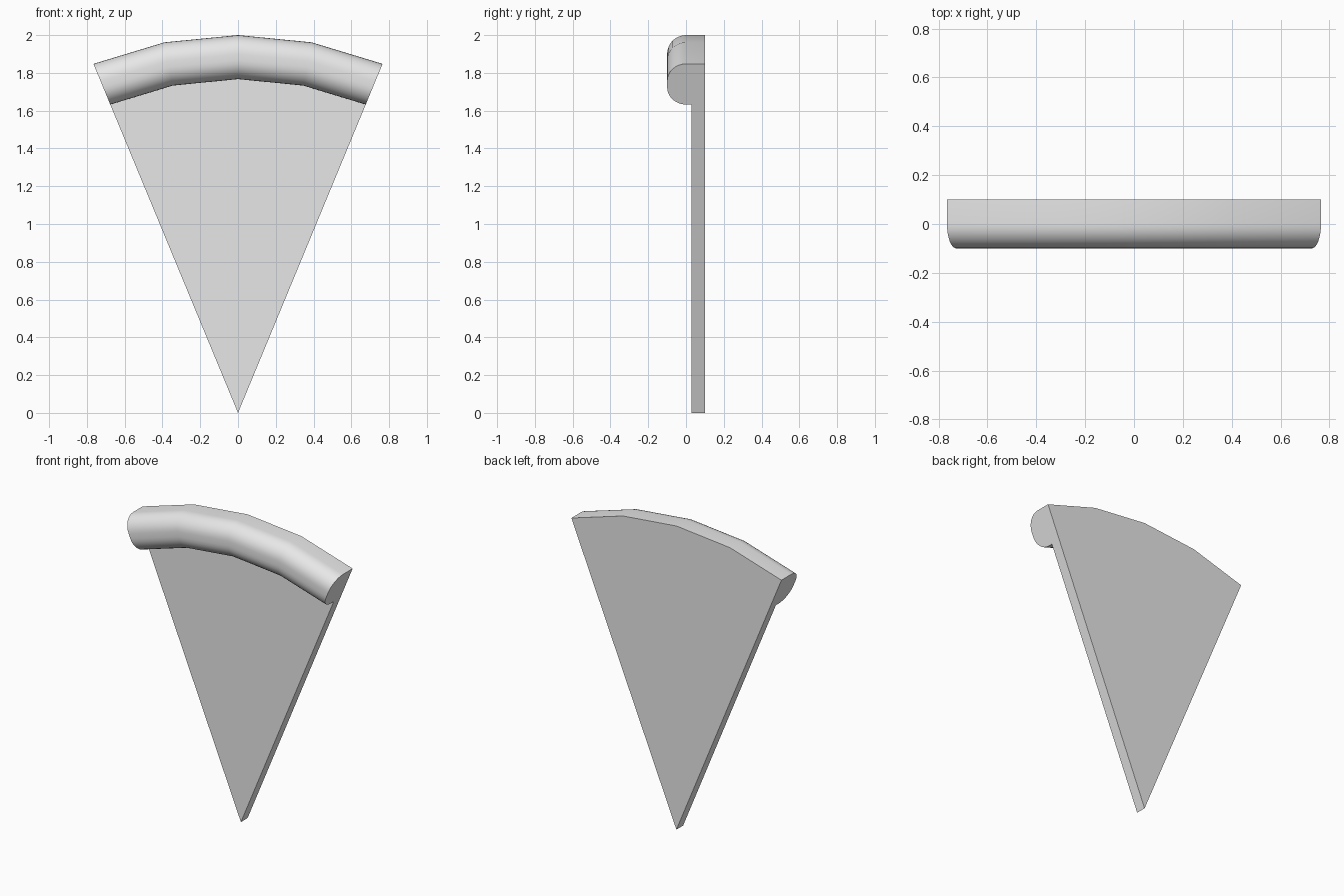
import bpy
import bmesh
from math import sin, cos, pi, radians

if "Cube" in bpy.data.objects:
    bpy.data.objects.remove(bpy.data.objects["Cube"], do_unlink=True)

OUTER, INNER = 2.0, 1.767      # rim radii, measured from the tip
BACK, SLAB_FRONT = 0.1, 0.03   # slab depth
ROUND, STEPS = 0.1, 8          # rounding of the rim
HALF_ANGLE, SEGMENTS = radians(22.5), 4

grey = bpy.data.materials.new("light_grey")
grey.use_nodes = True
colour = (0.8, 0.8, 0.8, 1)
grey.diffuse_color = colour
grey.node_tree.nodes["Principled BSDF"].inputs["Base Color"].default_value = colour


def corner(radius, start):
    """Quarter round of the rim as (radius, depth) points."""
    angles = [start + pi / 2 * i / STEPS for i in range(STEPS + 1)]
    return [(radius + ROUND * cos(a), -ROUND * sin(a)) for a in angles]


# Cross-section from the tip along the back, round the rim and back to the tip
profile = [(0, BACK), (OUTER, BACK)]
profile += corner(OUTER - ROUND, 0) + corner(INNER + ROUND, pi / 2)
profile += [(INNER, SLAB_FRONT), (0, SLAB_FRONT)]

# Sweep the cross-section about the tip
bm = bmesh.new()
rings = []
for s in range(SEGMENTS + 1):
    a = HALF_ANGLE * (2 * s / SEGMENTS - 1)
    rings.append([bm.verts.new((r * sin(a), y, r * cos(a))) for r, y in profile])
count = len(profile)
for ring, following in zip(rings, rings[1:]):
    for i in range(count - 1):
        j = i + 1
        bm.faces.new((ring[i], ring[j], following[j], following[i]))

# Flat cut sides, then close the tip
bm.faces.new(rings[0])
bm.faces.new(rings[-1])
bmesh.ops.remove_doubles(bm, verts=bm.verts, dist=0.0001)
bmesh.ops.recalc_face_normals(bm, faces=bm.faces)

mesh = bpy.data.meshes.new("wedge_slice")
bm.to_mesh(mesh)
bm.free()
mesh.materials.append(grey)
wedge = bpy.data.objects.new("wedge_slice", mesh)
bpy.context.collection.objects.link(wedge)
bpy.context.view_layer.objects.active = wedge
wedge.select_set(True)
bpy.ops.object.shade_smooth_by_angle(angle=radians(30))
